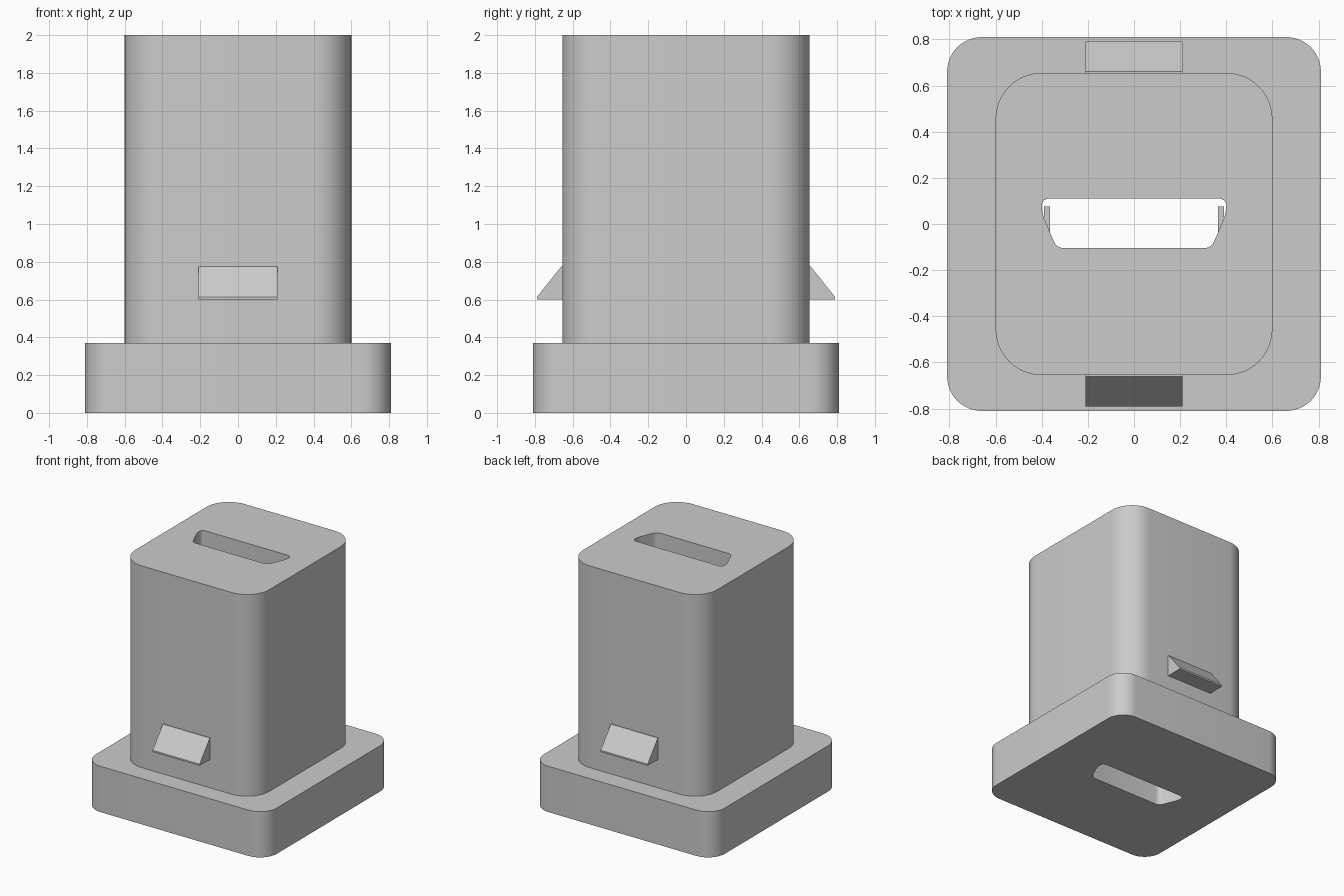
import bpy
import bmesh
from math import radians, cos, sin, pi
from mathutils import Vector

cube = bpy.data.objects.get("Cube")
if cube:
    bpy.data.objects.remove(cube, do_unlink=True)

grey = bpy.data.materials.new("light grey plastic")
grey.use_nodes = True
COLOUR = (0.6, 0.6, 0.6, 1)
grey.diffuse_color = COLOUR
grey.node_tree.nodes["Principled BSDF"].inputs["Base Color"].default_value = COLOUR


def add_object(name, bm):
    bmesh.ops.recalc_face_normals(bm, faces=bm.faces)
    mesh = bpy.data.meshes.new(name)
    bm.to_mesh(mesh)
    bm.free()
    mesh.materials.append(grey)
    obj = bpy.data.objects.new(name, mesh)
    bpy.context.collection.objects.link(obj)
    return obj


def prism(name, points, direction, radius=0, segments=12):
    """Extrude a closed profile, rounding the edges along the extrusion."""
    bm = bmesh.new()
    face = bm.faces.new([bm.verts.new(p) for p in points])
    moved = bmesh.ops.extrude_face_region(bm, geom=[face])["geom"]
    bmesh.ops.translate(bm, vec=direction,
                        verts=[v for v in moved if isinstance(v, bmesh.types.BMVert)])
    if radius:
        axis = Vector(direction).normalized()
        edges = [e for e in bm.edges
                 if abs((e.verts[0].co - e.verts[1].co).normalized().dot(axis)) > 0.99]
        bmesh.ops.bevel(bm, geom=edges, offset=radius, offset_type='OFFSET',
                        segments=segments, profile=0.5, affect='EDGES')
    return add_object(name, bm)


def rounded_block(name, x, y, bottom, top, radius):
    corners = [(-x, -y, bottom), (x, -y, bottom), (x, y, bottom), (-x, y, bottom)]
    return prism(name, corners, (0, 0, top - bottom), radius)


def smooth(obj):
    bpy.ops.object.select_all(action='DESELECT')
    obj.select_set(True)
    bpy.context.view_layer.objects.active = obj
    bpy.ops.object.shade_smooth_by_angle(angle=radians(30))


# Base plinth and upright block
base = rounded_block("base", 0.81, 0.81, 0, 0.37, 0.15)
tower = rounded_block("tower", 0.6, 0.655, 0.37, 2, 0.2)

# Slot with tapered sides, passing through both blocks
half = [(0.4, 0.11), (0.4, 0.05), (0.335, -0.105)]
outline = half + [(-x, y) for x, y in reversed(half)]
cutter = prism("slot_cutter", [(x, y, -0.2) for x, y in outline],
               (0, 0, 2.4), 0.03, 5)
cutter.hide_render = True
for block in (base, tower):
    cut = block.modifiers.new("slot", 'BOOLEAN')
    cut.operation = 'DIFFERENCE'
    cut.solver = 'EXACT'
    cut.object = cutter
    bpy.context.view_layer.objects.active = block
    bpy.ops.object.modifier_apply(modifier=cut.name)
    smooth(block)
bpy.data.objects.remove(cutter, do_unlink=True)

# Wedge catches on the front and back
wedge = [(0.64, 0.6), (0.79, 0.6), (0.79, 0.613), (0.66, 0.775), (0.64, 0.775)]
for name, side in (("front_catch", -1), ("back_catch", 1)):
    prism(name, [(-0.21, side * y, z) for y, z in wedge], (0.42, 0, 0))

# Small grip tabs inside the slot
for name, side in (("left_tab", 1), ("right_tab", -1)):
    tab = [(0.365, -0.04), (0.39, 0.01), (0.39, 0.075), (0.365, 0.075)]
    prism(name, [(side * x, y, 0.6) for x, y in tab], (0, 0, 0.2))
